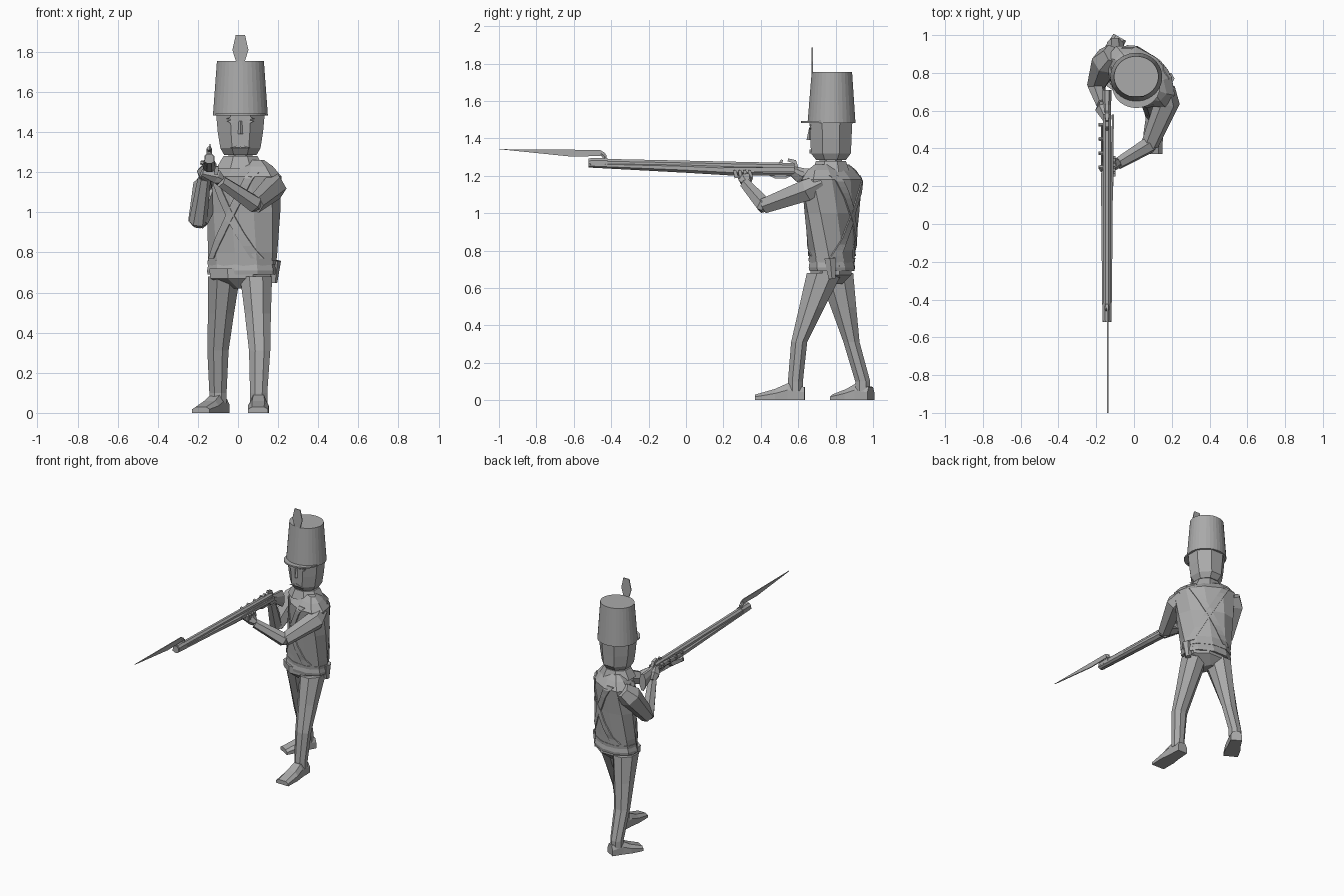
import bpy, bmesh, math
from mathutils import Vector
from mathutils.bvhtree import BVHTree

if "Cube" in bpy.data.objects:
    bpy.data.objects.remove(bpy.data.objects["Cube"])

GREY = (.4, .4, .4, 1)
plain_grey = bpy.data.materials.new("plain grey")
plain_grey.use_nodes = True
plain_grey.diffuse_color = GREY
plain_grey.node_tree.nodes["Principled BSDF"].inputs["Base Color"].default_value = GREY
X, Y, Z = Vector((1, 0, 0)), Vector((0, 1, 0)), Vector((0, 0, 1))


def ring(centre, across, upward, half_width, half_height, sides):
    """Polygon whose flat sides touch the given half sizes."""
    scale = 1 / math.cos(math.pi / sides)
    points = []
    for side in range(sides):
        angle = (side + .5) * math.tau / sides
        points.append(Vector(centre) + across * half_width * scale * math.cos(angle)
                      + upward * half_height * scale * math.sin(angle))
    return points


def loft(name, rings):
    """Skin a row of equal rings and close both ends."""
    bm = bmesh.new()
    rows = [[bm.verts.new(point) for point in points] for points in rings]
    count = len(rows[0])
    for lower, upper in zip(rows, rows[1:]):
        for i in range(count):
            j = (i + 1) % count
            bm.faces.new((lower[i], lower[j], upper[j], upper[i]))
    bm.faces.new(rows[0])
    bm.faces.new(rows[-1])
    bmesh.ops.recalc_face_normals(bm, faces=bm.faces)
    mesh = bpy.data.meshes.new(name)
    bm.to_mesh(mesh)
    bm.free()
    mesh.materials.append(plain_grey)
    obj = bpy.data.objects.new(name, mesh)
    bpy.context.collection.objects.link(obj)
    return obj


def level(x, y, z, half_width, half_depth, sides=8):
    return ring((x, y, z), X, Y, half_width, half_depth, sides)


def limb(name, points, radii, sides=6):
    """Tube through the points with one radius at each."""
    points = [Vector(point) for point in points]
    rings = []
    for i, (point, radius) in enumerate(zip(points, radii)):
        before, after = points[max(i - 1, 0)], points[min(i + 1, len(points) - 1)]
        direction = (after - before).normalized()
        across = direction.cross(X).normalized()
        rings.append(ring(point, across, direction.cross(across), radius, radius, sides))
    return loft(name, rings)


def plate(name, outline, offset):
    outline = [Vector(point) for point in outline]
    return loft(name, [outline, [point + offset for point in outline]])


# Legs and feet
def leg(side, hip, knee, ankle, toe):
    hip, knee, ankle, toe = map(Vector, (hip, knee, ankle, toe))
    loft(side + "_leg", [level(*ankle - Z * .05, .043, .04), level(*ankle, .043, .04),
                         level(*knee, .053, .043), level(*knee.lerp(hip, .5), .065, .068),
                         level(*hip, .08, .094)])
    ground = Vector((ankle.x, ankle.y, 0))
    forward = (toe - ground).normalized()
    sideways = forward.cross(Z)
    heel = ground - forward * .05
    rings = []
    for distance, width, height in ((0, .038, .07), (.35, .043, .09), (.6, .052, .06), (1, .05, .03)):
        half = [sideways * width, sideways * width + Z * height * .6, sideways * width * .6 + Z * height]
        other = [point - 2 * sideways * point.dot(sideways) for point in reversed(half)]
        rings.append([heel.lerp(toe, distance) + point for point in half + other])
    loft(side + "_foot", rings)


leg("left", hip=(.09, .74, .68), knee=(.108, .605, .31), ankle=(.103, .585, .1), toe=(.1, .37, 0))
leg("right", hip=(-.07, .8, .68), knee=(-.1, .885, .31), ankle=(-.1, .945, .1), toe=(-.185, .795, 0))


# Twisted trunk with coat hem and belt
def trunk(z, grow=0):
    rise = (z - .7) / .5
    turn = -math.radians(14 + 27 * rise)
    across = Vector((math.cos(turn), math.sin(turn), 0))
    centre = (.02 + .015 * rise, .78, z)
    return ring(centre, across, Z.cross(across), .162 + .043 * rise + grow, .11 + .015 * rise + grow, 10)


neck_x, neck_y = .012, .775
loft("pelvis", [level(neck_x, neck_y, .62, .03, .06), level(neck_x, neck_y, .67, .15, .11),
                level(neck_x, neck_y, .72, .155, .11)])
loft("coat_hem", [trunk(.69, .006), trunk(.71, .008), trunk(.74)])
loft("waist_belt", [trunk(.74, .004), trunk(.76, .004)])
torso = loft("torso", [trunk(.7), trunk(.8), trunk(1), trunk(1.18), trunk(1.23, -.045), trunk(1.26, -.09)])
loft("collar", [level(neck_x, neck_y, 1.22, .12, .1), level(neck_x, neck_y, 1.28, .085, .08)])
loft("neck", [level(neck_x, neck_y, z, .06, .06) for z in (1.24, 1.32)])
limb("cartridge_pouch", [(.18, .77, .76), (.175, .78, .65)], [.03, .018])

# Crossed belts projected on the chest and the back
bm = bmesh.new()
bm.from_mesh(torso.data)
surface = BVHTree.FromBMesh(bm)
bm.free()
turn = math.radians(-30)
across = Vector((math.cos(turn), math.sin(turn), 0))
outward = across.cross(Z)
steps = 14
for face, normal in (("front", outward), ("back", -outward)):
    for label, lean in (("left", 1), ("right", -1)):
        rings = []
        for step in range(steps + 1):
            part = step / steps
            middle = Vector((.02, .78, 1.2 - .43 * part)) + across * lean * (.125 - .25 * part)
            near, far = [surface.ray_cast(middle + across * edge + normal, -normal)[0] for edge in (-.024, .024)]
            lift, sink = normal * .007, normal * -.002
            rings.append([near + lift, far + lift, far + sink, near + sink])
        loft(f"{face}_{label}_cross_belt", rings)

# Arms and hands
left_elbow, left_wrist = (.083, .42, 1.04), (-.085, .32, 1.155)
right_elbow, right_wrist = (-.2, .73, .95), (-.168, .63, 1.17)
limb("left_upper_arm", [(.165, .72, 1.16), (.178, .65, 1.125), left_elbow], [.045, .057, .04])
limb("left_forearm", [(.09, .43, 1.03), left_elbow, left_wrist], [.03, .04, .028])
limb("left_hand", [left_wrist, (-.11, .32, 1.18), (-.18, .29, 1.2)], [.022, .034, .015])
limb("right_upper_arm", [(-.11, .9, 1.18), (-.145, .86, 1.13), right_elbow], [.05, .07, .043])
limb("right_forearm", [(-.203, .74, .94), right_elbow, right_wrist], [.025, .04, .028])
limb("right_hand", [right_wrist, (-.165, .61, 1.2), (-.14, .55, 1.24)], [.022, .036, .02])
for finger in range(4):
    y = .27 + finger * .026
    limb(f"left_finger_{finger}", [(-.11, y, 1.19), (-.105, y - .01, 1.23)], [.011, .008], sides=4)

# Head and face
loft("head", [level(neck_x, neck_y, z, width, depth) for z, width, depth in
              ((1.285, .08, .08), (1.32, .1, .107), (1.4, .113, .11), (1.5, .122, .115))])
face_y, thickness = .66, Y * .009
bridge, nostril = Vector((neck_x, face_y, 1.455)), Vector((neck_x, face_y, 1.39))
loft("nose", [[place - X * width, place - Y * reach, place + X * width, place + Y * .015]
              for place, width, reach in ((nostril, .012, .016), (bridge, .008, .002))])
for side, label in ((-1, "right"), (1, "left")):
    eye = bridge + X * side * .046
    brow = eye + Z * .01
    lip = bridge - Z * .115
    plate(label + "_eye", [eye - X * .022, eye - Z * .012, eye + X * .022, eye + Z * .005], thickness)
    plate(label + "_eyebrow", [brow - X * .028, brow + X * .028, brow + Z * .012], thickness)
    plate(label + "_moustache", [lip, lip + X * side * .055 - Z * .02, lip - Z * .015], thickness)

# Tall hat, peak and plume
hat_sides = 32
loft("hat", [level(neck_x, .778, 1.483, .137, .128, hat_sides), level(neck_x, .78, 1.755, .117, .108, hat_sides)])
loft("hat_peak", [level(neck_x, .725, z, .125, .11, hat_sides) for z in (1.482, 1.492)])
plume_base = Vector((neck_x, .672, 1.74))
half_plume = [(.018, 0), (.04, .07), (.023, .145)]
plate("plume", [plume_base + X * width + Z * height for width, height in half_plume]
      + [plume_base - X * width + Z * height for width, height in reversed(half_plume)], Y * .006)

# Musket: stock, barrel, butt and lock
gun_x = -.143


def gun_part(name, sections, x=gun_x, sides=8):
    """Part along the gun: each section is y, z, half width, half height."""
    return loft(name, [ring((x, y, z), X, Z, width, height, sides) for y, z, width, height in sections])


muzzle, breech = -.52, .58
gun_part("barrel", [(muzzle, 1.27, .022, .022), (breech, 1.25, .02, .018)])
gun_part("fore_stock", [(muzzle, 1.258, .024, .014), (0, 1.24, .03, .024), (.25, 1.228, .031, .027), (.6, 1.225, .02, .024)])
gun_part("butt", [(breech, 1.228, .02, .024), (.63, 1.205, .022, .035), (.71, 1.175, .024, .06)])
gun_part("lock_plate", [(.28, 1.235, .005, .01), (.52, 1.238, .006, .02)], x=-.17, sides=6)
gun_part("side_plate", [(.2, 1.235, .004, .008), (breech, 1.232, .005, .012)], x=-.112, sides=4)
gun_part("bayonet_socket", [(muzzle + .01, 1.27, .025, .025), (-.42, 1.27, .025, .025)])
for screw in range(4):
    y = .3 + screw * .075
    limb(f"lock_screw_{screw}", [(-.165, y, 1.245), (-.187, y, 1.25)], [.01, .009])
limb("hammer", [(gun_x, .59, 1.24), (gun_x, breech, 1.275), (gun_x, .545, 1.285)], [.012, .011, .008], sides=4)
limb("frizzen", [(gun_x, .5, 1.26), (gun_x, .515, 1.285)], [.01, .006], sides=4)
limb("trigger_guard", [(gun_x, .44, 1.21), (gun_x, .48, 1.19), (gun_x, .53, 1.19), (gun_x, .57, 1.21)], [.006] * 4, sides=4)

# Bayonet with its elbow
limb("bayonet_elbow", [(gun_x, -.44, 1.275), (gun_x, -.435, 1.305), (gun_x, -.455, 1.32)], [.013, .012, .011])
plate("bayonet_blade", [(gun_x, y, z) for y, z in
                        ((-1, 1.342), (-.62, 1.303), (-.46, 1.305), (-.43, 1.32), (-.46, 1.338))], X * .007)
